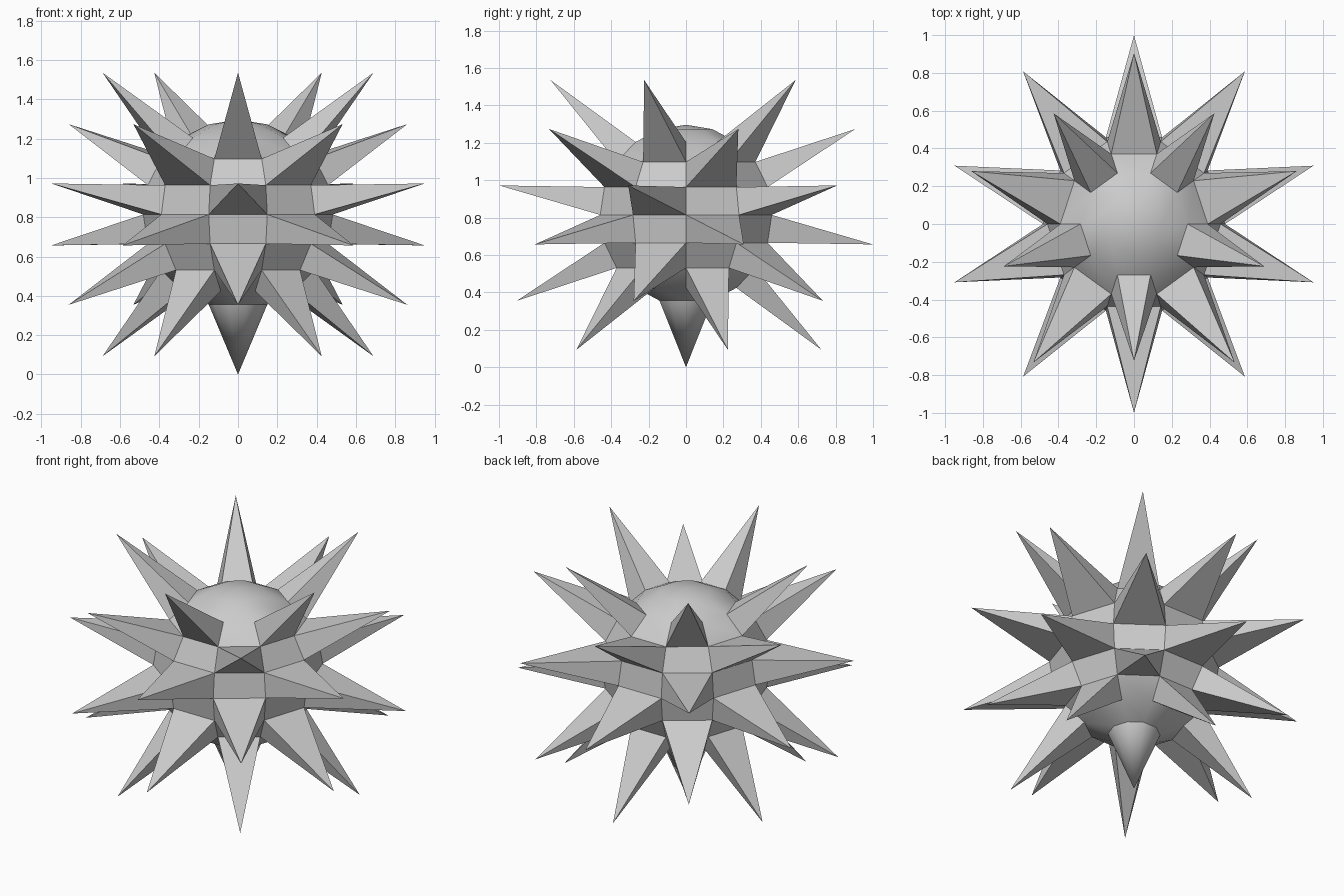
import bpy, bmesh
from math import sin, cos, radians

if "Cube" in bpy.data.objects:
    bpy.data.objects.remove(bpy.data.objects["Cube"])

SIDES, RINGS = 10, 10
RADIUS, CENTRE_Z, SPIKE = 0.482, 0.814, 0.558

bm = bmesh.new()

# Ball: rings of latitude from top to bottom, one flat side facing the front
rings = []
for r in range(1, RINGS):
    lat = radians(90 - 180 * r / RINGS)
    ring = []
    for s in range(SIDES):
        az = radians(-90 + 360 * (s - 0.5) / SIDES)
        ring.append(bm.verts.new((RADIUS * cos(lat) * cos(az),
                                  RADIUS * cos(lat) * sin(az),
                                  CENTRE_Z + RADIUS * sin(lat))))
    rings.append(ring)
top = bm.verts.new((0, 0, CENTRE_Z + RADIUS))
bottom = bm.verts.new((0, 0, 0))  # lower pole pulled down into a spike

spiked = []
for s in range(SIDES):
    n = (s + 1) % SIDES
    bm.faces.new((top, rings[0][s], rings[0][n]))
    bm.faces.new((bottom, rings[-1][n], rings[-1][s]))
    for b in range(len(rings) - 1):
        face = bm.faces.new((rings[b][s], rings[b + 1][s],
                             rings[b + 1][n], rings[b][n]))
        # Checkerboard of spikes over the six middle bands
        if 1 <= b <= 6 and (b + s) % 2 == 1:
            spiked.append(face)

# Spikes: raise each chosen face to a point along its normal
bm.normal_update()
bmesh.ops.poke(bm, faces=spiked, offset=SPIKE, center_mode='MEAN')
bm.normal_update()

mesh = bpy.data.meshes.new("spiked_ball")
bm.to_mesh(mesh)
bm.free()
ball = bpy.data.objects.new("spiked_ball", mesh)
bpy.context.collection.objects.link(ball)

# Smooth caps, sharp spikes
bpy.context.view_layer.objects.active = ball
ball.select_set(True)
bpy.ops.object.shade_smooth_by_angle(angle=radians(36))
